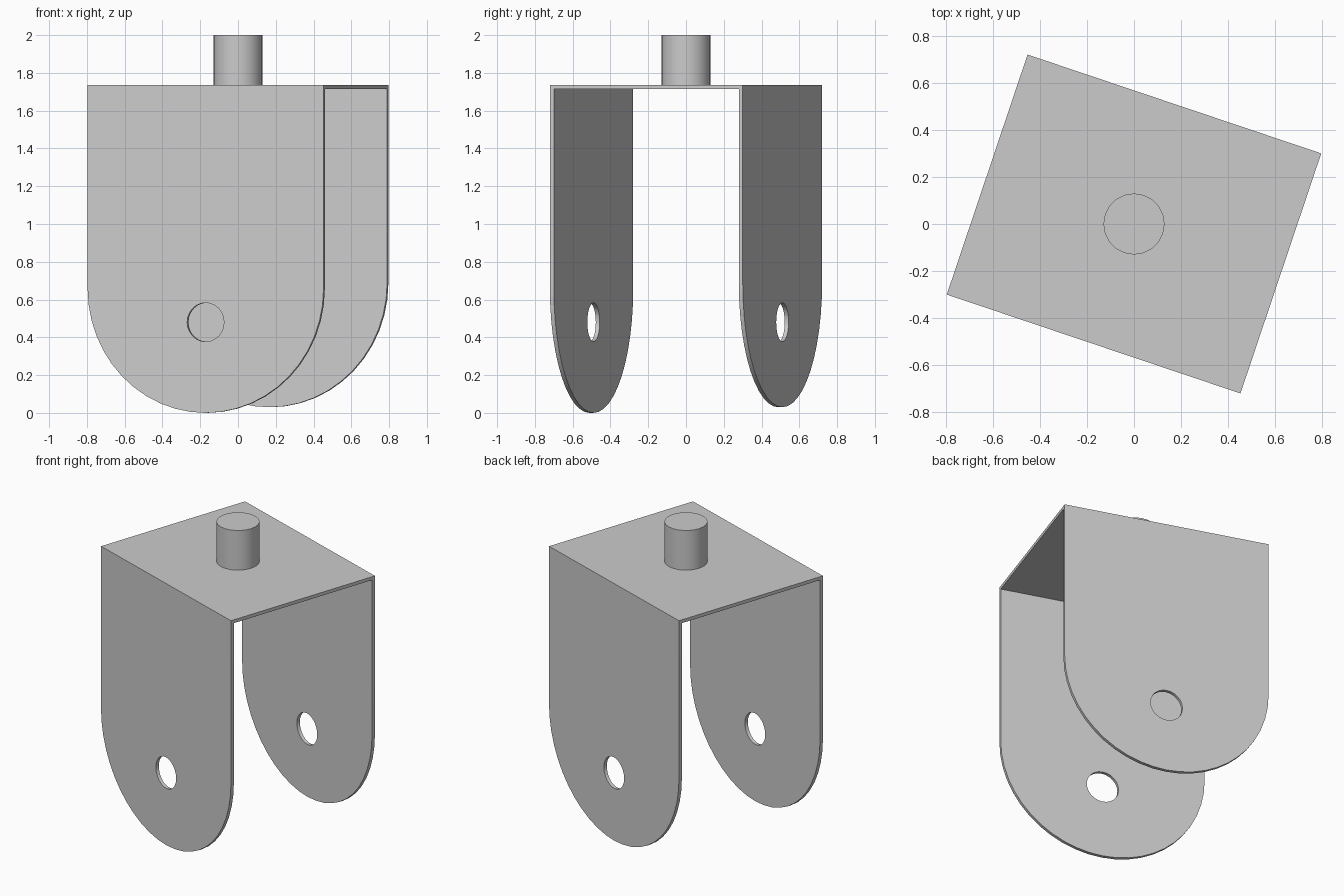
import bpy, bmesh, math
from mathutils import Matrix, Vector

cube = bpy.data.objects.get("Cube")
if cube:
    bpy.data.objects.remove(cube, do_unlink=True)

WIDTH, DEPTH, THICK = 1.318, 1.077, 0.022
TOP, HOLE_Z, HOLE_R = 1.737, 0.48, 0.103
TURN = Matrix.Rotation(math.radians(-18.6), 4, "Z")

steel = bpy.data.materials.new("light grey metal")
steel.use_nodes = True
GREY = (0.6, 0.6, 0.6, 1)
steel.diffuse_color = GREY
steel.node_tree.nodes["Principled BSDF"].inputs["Base Color"].default_value = GREY


def finish(bm, name):
    """Turn the part into place and make it an object."""
    bmesh.ops.recalc_face_normals(bm, faces=bm.faces)
    bm.transform(TURN)
    mesh = bpy.data.meshes.new(name)
    bm.to_mesh(mesh)
    bm.free()
    mesh.materials.append(steel)
    obj = bpy.data.objects.new(name, mesh)
    bpy.context.collection.objects.link(obj)
    bpy.ops.object.select_all(action="DESELECT")
    obj.select_set(True)
    bpy.context.view_layer.objects.active = obj
    bpy.ops.object.shade_smooth_by_angle(angle=math.radians(30))


def arc(radius, centre_z, start, end, steps):
    return [(radius * math.cos(a), centre_z + radius * math.sin(a))
            for a in (start + (end - start) * i / steps for i in range(steps + 1))]


def leg(name, y, bottom):
    """Round-ended plate with a hole, extruded towards the back."""
    r = WIDTH / 2
    top = TOP - THICK
    outline = [(r, top), (-r, top)] + arc(r, bottom + r, math.pi, 2 * math.pi, 24)
    hole = arc(HOLE_R, HOLE_Z, 0, 2 * math.pi, 24)[:-1]
    bm = bmesh.new()
    edges = []
    for loop in (outline, hole):
        verts = [bm.verts.new((x, y, z)) for x, z in loop]
        edges += [bm.edges.new((v, verts[i - 1])) for i, v in enumerate(verts)]
    bmesh.ops.triangle_fill(bm, edges=edges, use_beauty=True)
    geom = bmesh.ops.extrude_face_region(bm, geom=bm.faces[:], use_keep_orig=True)["geom"]
    moved = [g for g in geom if isinstance(g, bmesh.types.BMVert)]
    bmesh.ops.translate(bm, verts=moved, vec=Vector((0, THICK, 0)))
    finish(bm, name)


# Two legs; the back one is slightly shorter
leg("front_leg", -DEPTH / 2, 0.0)
leg("back_leg", DEPTH / 2 - THICK, 0.03)

# Top plate joining the legs
bm = bmesh.new()
bmesh.ops.create_cube(bm, size=1, matrix=Matrix.Translation((0, 0, TOP - THICK / 2))
                      @ Matrix.Diagonal((WIDTH, DEPTH, THICK, 1)))
finish(bm, "top_plate")

# Mounting pin
bm = bmesh.new()
bmesh.ops.create_cone(bm, cap_ends=True, segments=20, radius1=0.13, radius2=0.13,
                      depth=2 - TOP, matrix=Matrix.Translation((0, 0, (2 + TOP) / 2)))
finish(bm, "mounting_pin")
